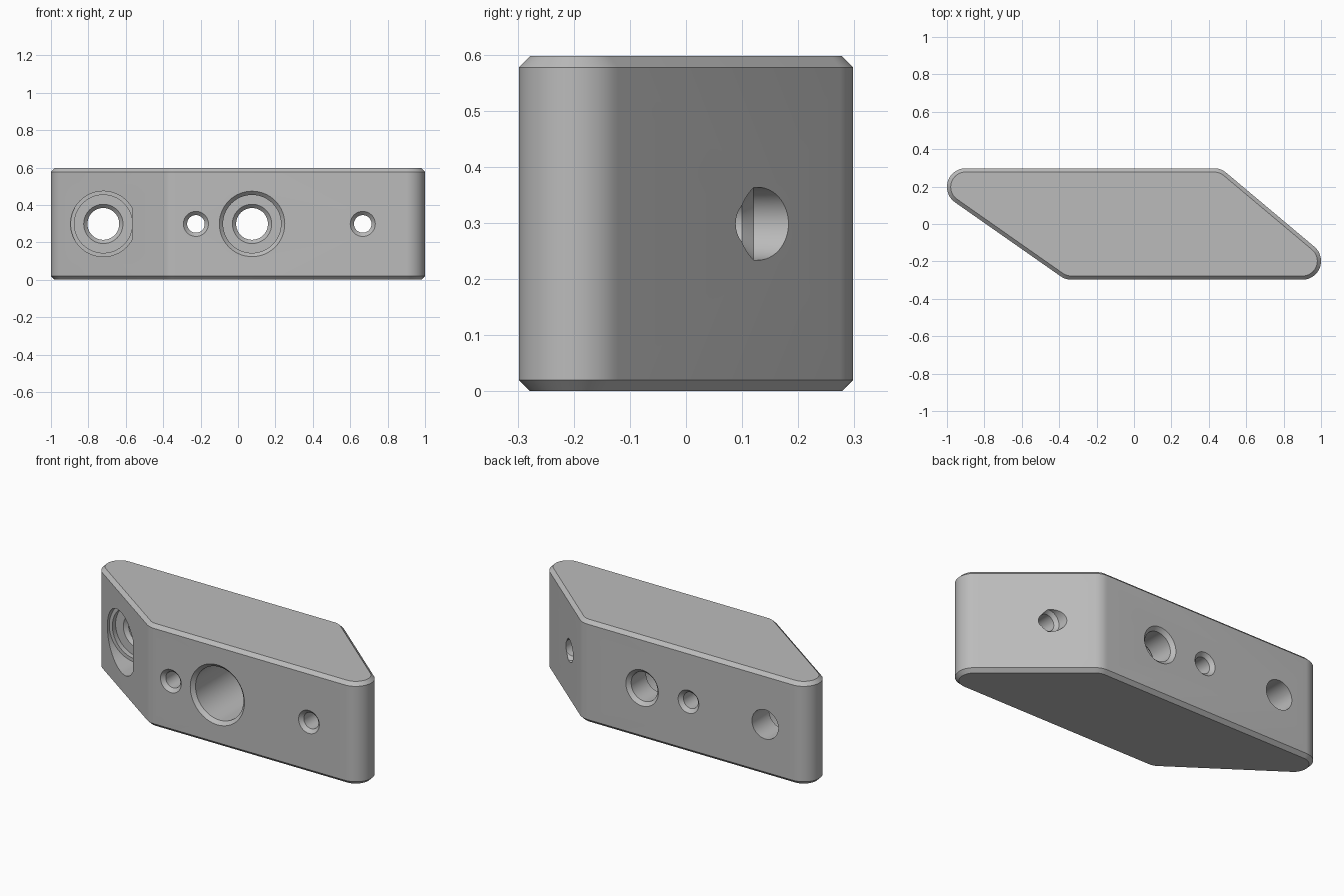
import bpy, bmesh
from math import radians, tan, cos, sin, pi

cube = bpy.data.objects.get("Cube")
if cube:
    bpy.data.objects.remove(cube, do_unlink=True)

HALF_Y, HEIGHT, RADIUS, CHAMFER = 0.298, 0.597, 0.1, 0.02
MID_Z = HEIGHT / 2

grey = bpy.data.materials.new("machined grey")
grey.use_nodes = True
colour = (0.5, 0.5, 0.5, 1)
grey.diffuse_color = colour
grey.node_tree.nodes["Principled BSDF"].inputs["Base Color"].default_value = colour


def loft(name, rings):
    """Closed solid through rings of equal point count."""
    bm = bmesh.new()
    loops = [[bm.verts.new(p) for p in ring] for ring in rings]
    n = len(loops[0])
    for a, b in zip(loops, loops[1:]):
        for i in range(n):
            j = (i + 1) % n
            bm.faces.new((a[i], a[j], b[j], b[i]))
    bm.faces.new(loops[0][::-1])
    bm.faces.new(loops[-1])
    bmesh.ops.recalc_face_normals(bm, faces=bm.faces)
    mesh = bpy.data.meshes.new(name)
    bm.to_mesh(mesh)
    bm.free()
    mesh.materials.append(grey)
    obj = bpy.data.objects.new(name, mesh)
    bpy.context.collection.objects.link(obj)
    return obj


# Block outline: four rounded corners (centre x, centre y, start and end angle)
cy = HALF_Y - RADIUS
corners = [
    (0.9, -cy, -90, 50),
    (0.9 - 2 * cy / tan(radians(40)), cy, 50, 90),
    (-0.9, cy, 90, 235),
    (-0.9 + 2 * cy / tan(radians(35)), -cy, 235, 270),
]


def outline(radius, z):
    points = []
    for x, y, start, end in corners:
        steps = max(6, (end - start) // 6)
        for i in range(steps + 1):
            a = radians(start + (end - start) * i / steps)
            points.append((x + radius * cos(a), y + radius * sin(a), z))
    return points


block = loft("slanted_block", [
    outline(RADIUS - CHAMFER, 0), outline(RADIUS, CHAMFER),
    outline(RADIUS, HEIGHT - CHAMFER), outline(RADIUS - CHAMFER, HEIGHT)])


def drill(name, x, profile, sides=64):
    """Cut a round hole along y from (y, radius) steps."""
    rings = [[(x + r * cos(2 * pi * i / sides), y, MID_Z + r * sin(2 * pi * i / sides))
              for i in range(sides)] for y, r in profile]
    cutter = loft(name, rings)
    cutter.hide_render = True
    mod = block.modifiers.new(name, "BOOLEAN")
    mod.operation, mod.solver, mod.object = "DIFFERENCE", "EXACT", cutter
    bpy.context.view_layer.objects.active = block
    bpy.ops.object.modifier_apply(modifier=name)
    bpy.data.objects.remove(cutter, do_unlink=True)


F, B = -HALF_Y, HALF_Y
FLOOR = 0.12
# Counterbored hole entering through the slanted face, with a hidden flat front
drill("slanted_bolt_hole", -0.72, [
    (-0.157, 0.175), (0.09, 0.175), (0.09, 0.155), (FLOOR, 0.155),
    (FLOOR, 0.105), (FLOOR + 0.02, 0.085), (0.4, 0.085)])
# Counterbored hole in the front face
drill("front_bolt_hole", 0.075, [
    (F - 0.02, 0.195), (F + 0.02, 0.155), (FLOOR, 0.155),
    (FLOOR, 0.105), (FLOOR + 0.02, 0.085), (B - 0.02, 0.085), (B + 0.02, 0.125)])
# Small pin holes, the second leaving through the slanted back face
drill("pin_hole", -0.225, [
    (F - 0.02, 0.087), (F + 0.02, 0.047), (B - 0.02, 0.047), (B + 0.02, 0.087)])
drill("slanted_pin_hole", 0.667, [
    (F - 0.02, 0.087), (F + 0.02, 0.047), (0.1, 0.047), (0.12, 0.065), (0.4, 0.065)])

# Smooth shading with crisp machined edges
bpy.ops.object.select_all(action="DESELECT")
block.select_set(True)
bpy.context.view_layer.objects.active = block
bpy.ops.object.shade_smooth_by_angle(angle=radians(30))
